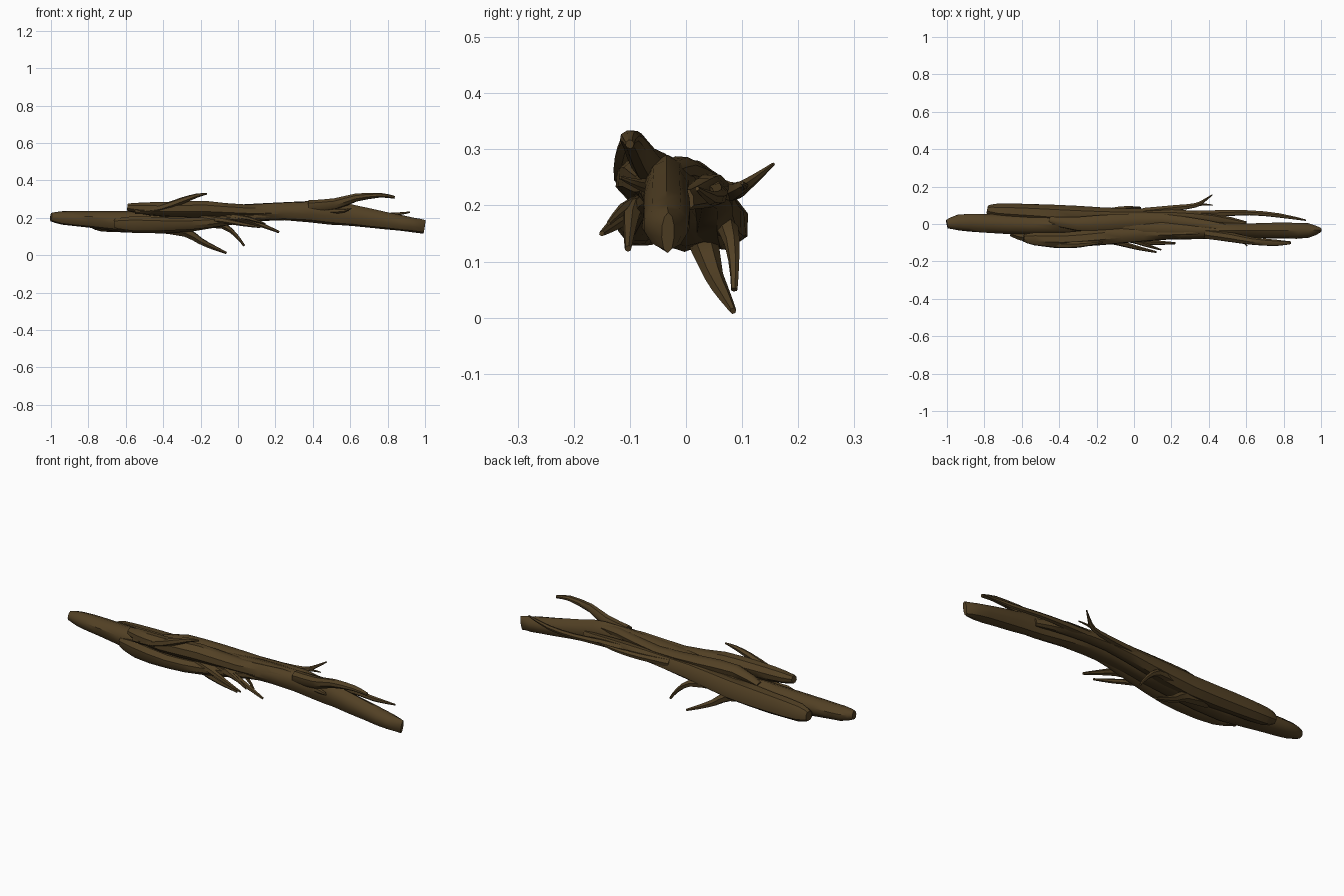
import bpy, bmesh, math, random
from mathutils import Vector

random.seed(4)
bark = bpy.data.materials.new("dark brown bark")
bark.diffuse_color = (0.085, 0.052, 0.018, 1)


def smooth_path(pts, steps):
    """Catmull-Rom through points of (x, y, z, half width, half height)."""
    out = []
    for i in range(len(pts) - 1):
        p = [pts[max(i - 1, 0)], pts[i], pts[i + 1], pts[min(i + 2, len(pts) - 1)]]
        for s in range(steps):
            t = s / steps
            out.append([0.5 * (2 * b + (c - a) * t + (2 * a - 5 * b + 4 * c - d) * t * t
                               + (3 * b - a - 3 * c + d) * t ** 3) for a, b, c, d in zip(*p)])
    return out + [list(pts[-1])]


def limb(name, pts, sides=8, steps=2, rough=0.06):
    """Tapered, slightly lumpy tube along a path."""
    path = smooth_path(pts, steps)
    bm = bmesh.new()
    rings = []
    lumps = [1 + random.uniform(-rough, rough) for _ in range(sides)]
    for i, (x, y, z, w, h) in enumerate(path):
        a = Vector(path[max(i - 1, 0)][:3])
        b = Vector(path[min(i + 1, len(path) - 1)][:3])
        tan = (b - a).normalized()
        side = Vector((0, 0, 1)).cross(tan).normalized()
        up = tan.cross(side)
        ring = []
        for k in range(sides):
            ang = 2 * math.pi * k / sides + 0.3
            f = lumps[k] + random.uniform(-rough, rough) * 0.5
            ring.append(bm.verts.new(Vector((x, y, z)) + side * math.cos(ang) * w * f
                                     + up * math.sin(ang) * h * f))
        rings.append(ring)
    for r, q in zip(rings, rings[1:]):
        for k in range(sides):
            n = (k + 1) % sides
            bm.faces.new((r[k], r[n], q[n], q[k]))
    bm.faces.new(rings[0][::-1])
    bm.faces.new(rings[-1])
    bmesh.ops.recalc_face_normals(bm, faces=bm.faces)
    me = bpy.data.meshes.new(name)
    bm.to_mesh(me)
    bm.free()
    me.materials.append(bark)
    ob = bpy.data.objects.new(name, me)
    bpy.context.collection.objects.link(ob)
    bpy.context.view_layer.objects.active = ob
    ob.select_set(True)
    bpy.ops.object.shade_smooth_by_angle(angle=math.radians(40))
    ob.select_set(False)
    return ob


def twig(name, *pts):
    """Thin branch; points are (x, y, z, radius)."""
    return limb(name, [(*p, p[3]) for p in pts], sides=6)


# Main trunk, full length
trunk = limb("trunk", [
    (-1.0, 0.0, 0.205, .024, .022), (-.94, .008, 0.2, .045, .035), (-.8, .004, .193, .054, .044),
    (-.55, -.005, .18, .058, .058), (-.25, .0, .19, .062, .062), (.0, -.02, .222, .062, .05),
    (.25, -.03, .237, .058, .048), (.5, -.035, .228, .043, .062), (.62, -.035, .212, .042, .056),
    (.8, -.035, .184, .045, .045), (.93, -.035, .164, .042, .039), (.998, -.032, .153, .012, .036)], sides=10)

# Trunks fused along the sides
limb("back_trunk", [
    (-.785, .078, .17, .022, .026), (-.73, .07, .17, .042, .046), (-.55, .06, .172, .05, .054),
    (-.3, .045, .178, .055, .056), (-.05, .042, .205, .045, .047), (.2, .045, .225, .037, .034),
    (.42, .03, .222, .03, .028), (.6, .0, .21, .015, .02)])
limb("front_trunk", [
    (-.59, -.075, .257, .02, .02), (-.53, -.08, .252, .036, .03), (-.38, -.085, .245, .042, .04),
    (-.18, -.07, .247, .045, .044), (.05, -.05, .235, .045, .036), (.3, -.045, .24, .03, .045),
    (.5, -.04, .24, .015, .03)])
limb("lower_front_root", [
    (-.66, -.05, .17, .016, .025), (-.55, -.07, .168, .036, .042), (-.35, -.085, .165, .04, .036),
    (-.15, -.075, .175, .035, .03), (.1, -.06, .205, .025, .022), (.3, -.05, .22, .01, .015)])
limb("upper_ridge", [
    (-.45, .02, .225, .02, .015), (-.3, .0, .25, .04, .034), (-.1, .01, .25, .045, .03),
    (.15, .02, .25, .035, .02), (.4, -.01, .265, .03, .025), (.55, -.03, .255, .015, .02)])

# Large branches
limb("upper_right_branch", [
    (.38, -.05, .262, .03, .034), (.52, -.07, .275, .028, .03), (.63, -.09, .308, .022, .022),
    (.76, -.1, .321, .018, .013), (.838, -.1, .309, .008, .008)])
twig("upper_left_branch", (-.55, -.095, .235, .015), (-.42, -.11, .25, .019),
     (-.3, -.11, .292, .017), (-.22, -.102, .319, .011), (-.165, -.098, .329, .004))
twig("lower_branch", (-.42, .03, .15, .03), (-.28, .035, .125, .026),
     (-.2, .05, .075, .018), (-.12, .07, .037, .012), (-.062, .084, .012, .006))
twig("back_right_branch", (.22, .05, .225, .022), (.45, .056, .222, .018),
     (.62, .06, .215, .014), (.78, .045, .213, .012), (.92, .02, .23, .004))

# Small twigs
twig("back_fork", (.05, .065, .225, .022), (.22, .085, .225, .017),
     (.33, .1, .232, .013), (.38, .128, .252, .008), (.418, .156, .274, .003))
twig("back_fork_spur", (.28, .09, .232, .011), (.37, .105, .235, .006), (.42, .1, .24, .003))
twig("lower_back_twig", (-.2, .05, .17, .024), (-.08, .075, .158, .018),
     (-.01, .085, .105, .01), (.033, .086, .05, .006))
twig("front_twig", (-.2, -.07, .2, .022), (-.08, -.1, .185, .016),
     (.03, -.13, .165, .011), (.12, -.15, .15, .005))
twig("front_twig_second", (-.1, -.06, .2, .022), (.03, -.092, .195, .018),
     (.13, -.1, .16, .012), (.22, -.103, .123, .006))
twig("front_twig_third", (-.05, -.07, .21, .018), (.06, -.11, .195, .011), (.145, -.138, .168, .004))
twig("front_spur", (.5, -.06, .235, .016), (.57, -.085, .238, .009), (.605, -.117, .25, .003))
